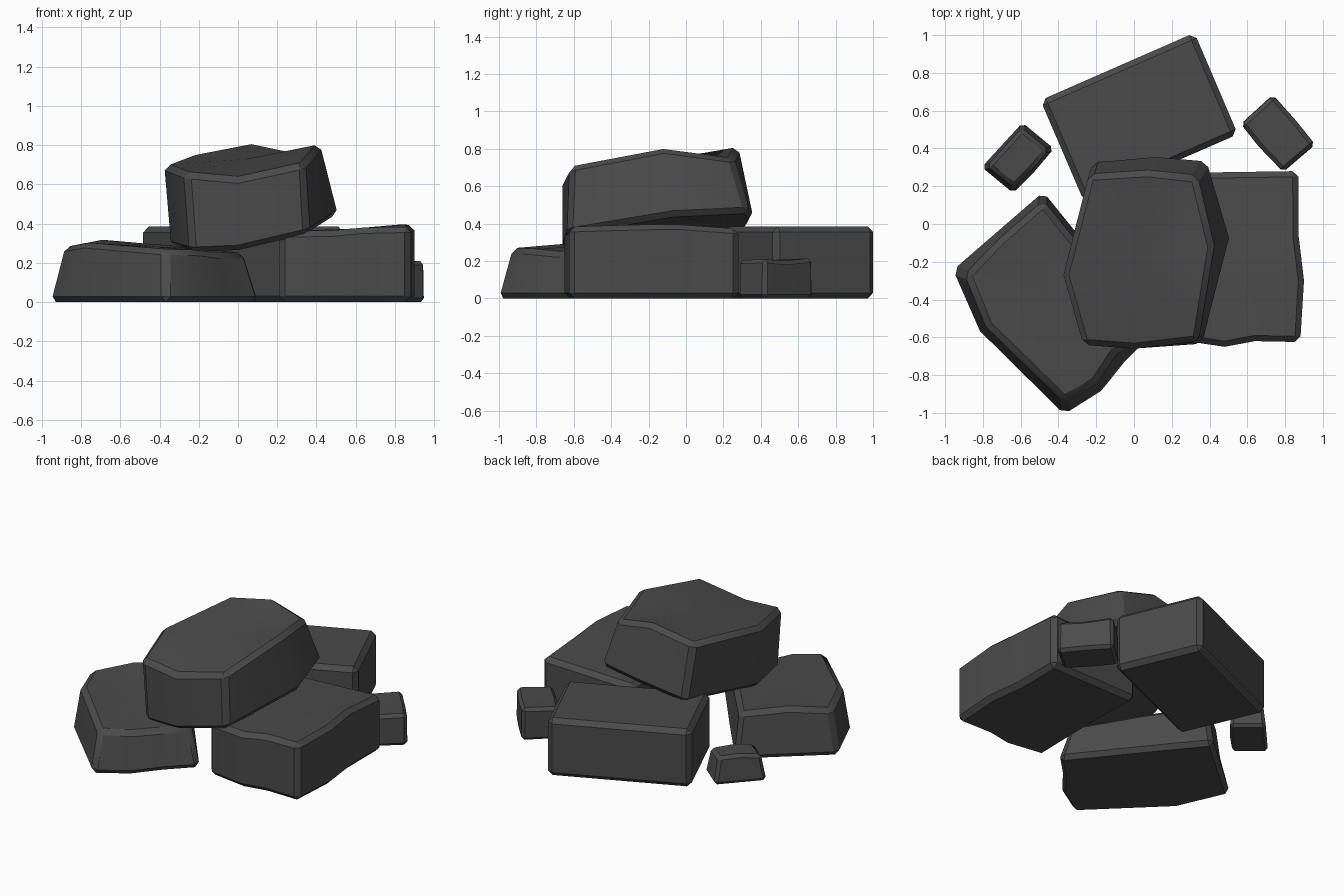
import bpy, bmesh, math

stone = bpy.data.materials.new("dark grey stone")
stone.diffuse_color = (0.07, 0.07, 0.07, 1)


def rock(name, base, top, bevel=0.03):
    """Chunky stone: matching base and top rings (x, y, z), fanned caps, chamfered edges."""
    bm = bmesh.new()
    rings = [[bm.verts.new(p) for p in ring] for ring in (base, top)]
    n = len(base)
    for i in range(n):
        j = (i + 1) % n
        bm.faces.new((rings[0][i], rings[0][j], rings[1][j], rings[1][i]))
    for ring in rings:
        mid = bm.verts.new([sum(v.co[k] for v in ring) / n for k in range(3)])
        for i in range(n):
            bm.faces.new((ring[i], ring[(i + 1) % n], mid))
    bmesh.ops.recalc_face_normals(bm, faces=bm.faces)
    sharp = [e for e in bm.edges if e.calc_face_angle(0) > math.radians(32)]
    bmesh.ops.bevel(bm, geom=sharp, offset=bevel, segments=1, affect='EDGES',
                    profile=0.5, clamp_overlap=True)
    me = bpy.data.meshes.new(name)
    bm.to_mesh(me)
    bm.free()
    me.materials.append(stone)
    for p in me.polygons:
        p.use_smooth = True
    me.set_sharp_from_angle(angle=math.radians(30))
    ob = bpy.data.objects.new(name, me)
    bpy.context.collection.objects.link(ob)


def block(name, outline, heights, taper=1.0, bevel=0.03):
    """Stone standing on the ground, top ring shrunk towards its centre."""
    n = len(outline)
    cx = sum(p[0] for p in outline) / n
    cy = sum(p[1] for p in outline) / n
    rock(name, [(x, y, 0) for x, y in outline],
         [(cx + (x - cx) * taper, cy + (y - cy) * taper, z)
          for (x, y), z in zip(outline, heights)], bevel)


# right stone
block("right_stone",
      [(0.21, -0.61), (0.48, -0.65), (0.64, -0.62), (0.88, -0.625), (0.90, -0.30),
       (0.87, -0.05), (0.87, 0.28), (0.21, 0.27), (0.22, -0.1)],
      [0.36, 0.365, 0.38, 0.385, 0.395, 0.40, 0.375, 0.35, 0.36])

# back stone
block("back_stone", [(-0.495, 0.655), (-0.265, 0.12), (0.55, 0.475), (0.32, 1.012)],
      [0.385] * 4)

# front left stone, sloping sides
rock("front_left_stone",
     [(-0.37, -1.015, 0), (-0.17, -0.89, 0), (-0.04, -0.73, 0), (0.12, -0.57, 0),
      (-0.20, -0.17, 0), (-0.48, 0.175, 0), (-0.73, -0.04, 0), (-0.965, -0.24, 0),
      (-0.82, -0.57, 0)],
     [(-0.37, -0.94, 0.27), (-0.20, -0.84, 0.265), (-0.10, -0.69, 0.25),
      (0.04, -0.55, 0.25), (-0.22, -0.20, 0.28), (-0.48, 0.12, 0.30),
      (-0.71, -0.08, 0.32), (-0.89, -0.27, 0.285), (-0.78, -0.54, 0.305)])

# tilted stone resting on the others
rock("top_stone",
     [(-0.24, -0.64, 0.25), (0.0, -0.66, 0.26), (0.36, -0.635, 0.345),
      (0.51, -0.07, 0.44), (0.39, 0.34, 0.46), (0.12, 0.36, 0.43),
      (-0.22, 0.33, 0.37), (-0.34, -0.27, 0.28)],
     [(-0.27, -0.64, 0.66), (0.0, -0.66, 0.635), (0.34, -0.62, 0.71),
      (0.42, -0.12, 0.805), (0.33, 0.25, 0.755), (0.07, 0.28, 0.81),
      (-0.24, 0.26, 0.75), (-0.375, -0.27, 0.70)])

# two small stones
block("small_left_stone",
      [(-0.64, 0.16), (-0.53, 0.27), (-0.42, 0.40), (-0.59, 0.54), (-0.70, 0.42), (-0.81, 0.30)],
      [0.17, 0.18, 0.17, 0.18, 0.185, 0.17], 0.82, 0.02)
block("small_right_stone",
      [(0.79, 0.275), (0.96, 0.42), (0.86, 0.545), (0.735, 0.685), (0.565, 0.53), (0.66, 0.41)],
      [0.205, 0.21, 0.20, 0.215, 0.21, 0.20], 0.98, 0.02)
